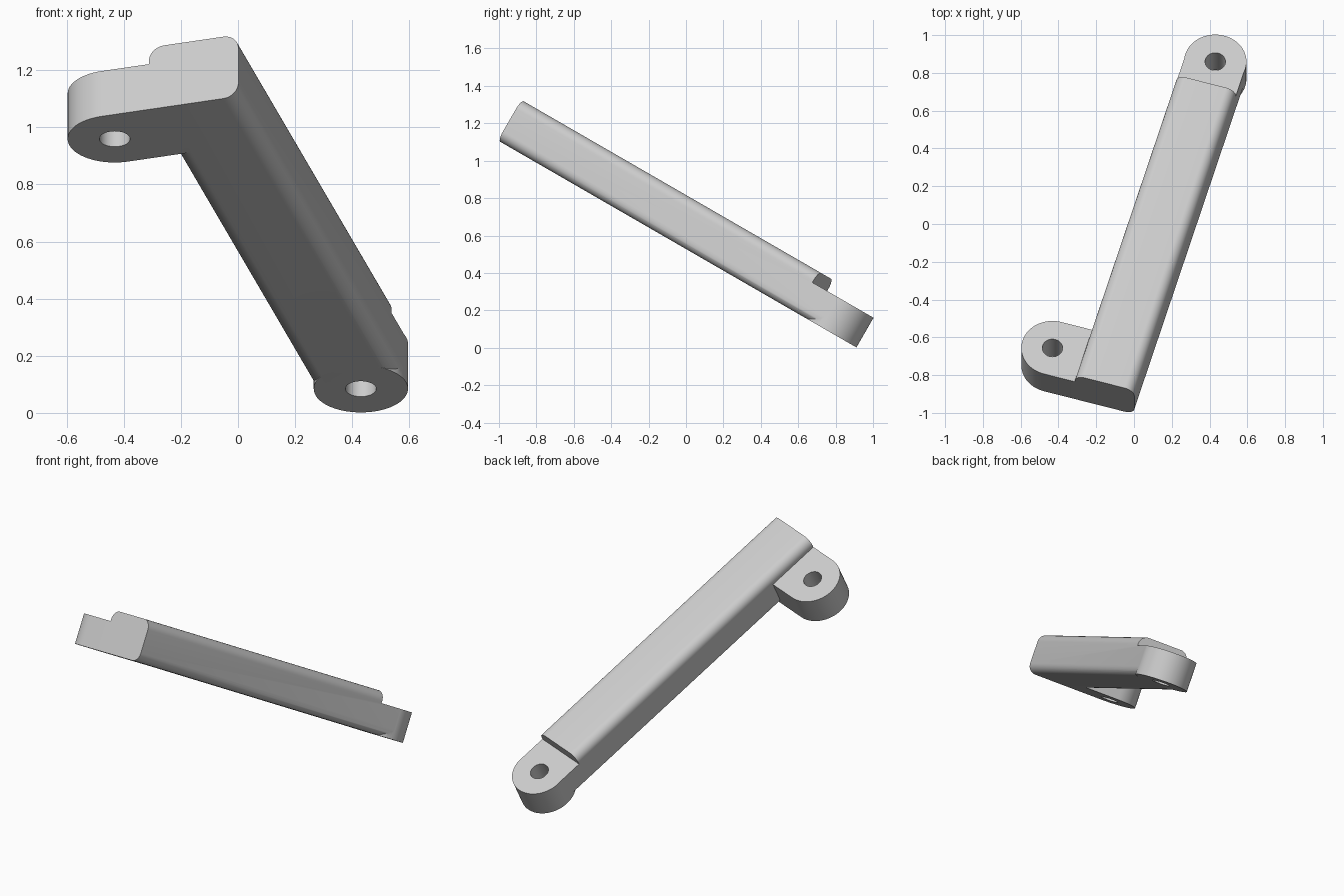
import bpy
import bmesh
from math import pi, radians, sin, cos
from mathutils import Matrix

cube = bpy.data.objects.get("Cube")
if cube:
    bpy.data.objects.remove(cube, do_unlink=True)

# Sizes in the arm's own frame: x across, y along, z through the thickness
BASE, LUG_TOP, ARM_TOP = 0.457, 0.64, 0.707
RADIUS, HOLE, FILLET = 0.165, 0.054, 0.055
LEFT, RIGHT = 0.075, 0.4015
FAR = (0.238, 0.719)       # centre of the lug at the low end
NEAR = (-0.098, -1.203)    # centre of the lug at the high end
START = NEAR[1] - RADIUS
STEP = 0.545

grey = bpy.data.materials.new("light grey")
grey.use_nodes = True
grey.diffuse_color = (0.6, 0.6, 0.6, 1)
grey.node_tree.nodes["Principled BSDF"].inputs["Base Color"].default_value = (0.6, 0.6, 0.6, 1)


def arc(cx, cy, r, a0, a1, n):
    """Points on an arc, angles in degrees, both ends included."""
    angles = [radians(a0 + (a1 - a0) * i / n) for i in range(n + 1)]
    return [(cx + r * cos(a), cy + r * sin(a)) for a in angles]


def prism(name, outline, low, high, along_y=False):
    """Extrude a closed outline along z, or along y for an x-z outline."""
    bm = bmesh.new()
    place = (lambda a, b: (a, low, b)) if along_y else (lambda a, b: (a, b, low))
    face = bm.faces.new([bm.verts.new(place(a, b)) for a, b in outline])
    new = bmesh.ops.extrude_face_region(bm, geom=[face])["geom"]
    shift = (0, high - low, 0) if along_y else (0, 0, high - low)
    bmesh.ops.translate(bm, vec=shift, verts=[g for g in new if isinstance(g, bmesh.types.BMVert)])
    bmesh.ops.recalc_face_normals(bm, faces=bm.faces)
    mesh = bpy.data.meshes.new(name)
    bm.to_mesh(mesh)
    bm.free()
    mesh.materials.append(grey)
    obj = bpy.data.objects.new(name, mesh)
    bpy.context.collection.objects.link(obj)
    return obj


def combine(target, other, operation):
    """Apply a boolean and discard the tool object."""
    bpy.context.view_layer.objects.active = target
    mod = target.modifiers.new("join", "BOOLEAN")
    mod.object, mod.operation, mod.solver = other, operation, "EXACT"
    bpy.ops.object.modifier_apply(modifier=mod.name)
    bpy.data.objects.remove(other, do_unlink=True)


def circle(centre, r, n=64):
    return arc(*centre, r, 0, 360, n)[:-1]


# Arm: a bar with four rounded long edges
x0, x1 = LEFT + FILLET, RIGHT - FILLET
z0, z1 = BASE + FILLET, ARM_TOP - FILLET
section = []
for i, (cx, cz) in enumerate([(x1, z1), (x0, z1), (x0, z0), (x1, z0)]):
    section += arc(cx, cz, FILLET, 90 * i, 90 * i + 90, 10)
arm = prism("bracket_arm", section, START, FAR[1], along_y=True)

# Step down to the lower lug
step = prism("step_cutter", [(-1, STEP), (1, STEP), (1, 1), (-1, 1)], LUG_TOP, 1)
combine(arm, step, "DIFFERENCE")

# Round lug at the low end
combine(arm, prism("far_lug", circle(FAR, RADIUS), BASE, LUG_TOP), "UNION")

# Side lug at the high end, running into the arm
inner = LEFT + FILLET * 1.5
outline = arc(*NEAR, RADIUS, 90, 270, 32)
outline += [(inner, START), (inner, NEAR[1] + RADIUS)]
combine(arm, prism("near_lug", outline, BASE, LUG_TOP), "UNION")

# Pin holes
for centre in (FAR, NEAR):
    combine(arm, prism("hole_cutter", circle(centre, HOLE, 48), 0, 1), "DIFFERENCE")

# Tilt the finished bracket into place
arm.data.transform(Matrix.Rotation(-pi / 6, 4, "X") @ Matrix.Rotation(radians(-16.3), 4, "Z"))

bpy.ops.object.select_all(action="DESELECT")
arm.select_set(True)
bpy.context.view_layer.objects.active = arm
bpy.ops.object.shade_smooth_by_angle(angle=radians(30))
